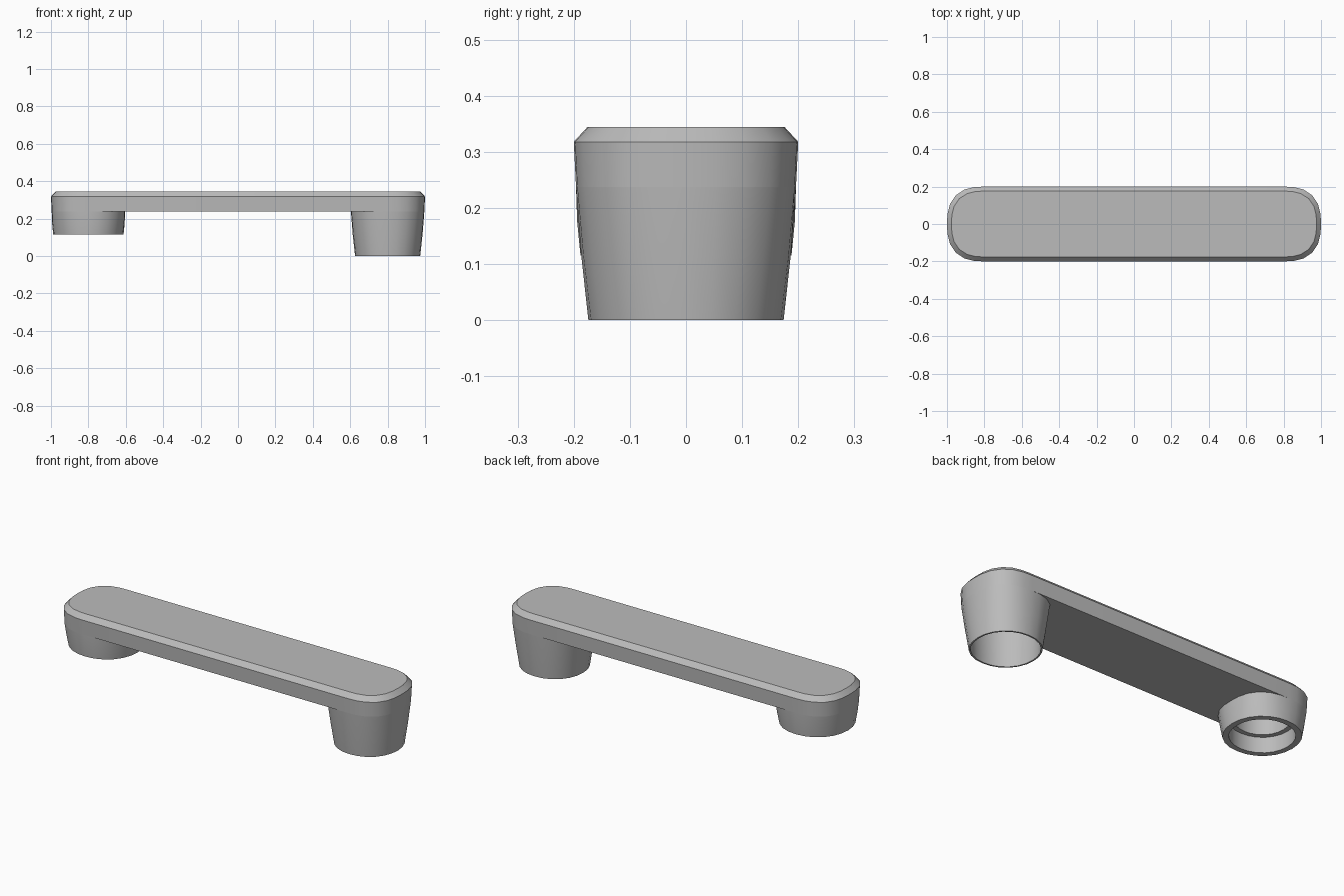
import bpy, bmesh, math

cube = bpy.data.objects.get("Cube")
if cube:
    bpy.data.objects.remove(cube, do_unlink=True)

SEGMENTS = 24
CENTRE = 0.8
UNDERSIDE = 0.237

grey = bpy.data.materials.new("plain grey")
grey.use_nodes = True
colour = (0.5, 0.5, 0.5, 1)
grey.diffuse_color = colour
grey.node_tree.nodes["Principled BSDF"].inputs["Base Color"].default_value = colour


def arc(cx, radius, z, start, end, squareness=2.0):
    """Points of a circle or squared circle, between two quarter counts."""
    count = round(abs(end - start) * SEGMENTS / 4)
    points = []
    for i in range(count + 1):
        a = math.pi / 2 * (start + (end - start) * i / count)
        c, s = math.cos(a), math.sin(a)
        k = radius / (abs(c) ** squareness + abs(s) ** squareness) ** (1 / squareness)
        points.append((cx + k * c, k * s, z))
    return points


def outline(radius, z):
    """Long outline of the arm with rounded ends."""
    return (arc(CENTRE, radius, z, -1, 1, 2.6)
            + arc(-CENTRE, radius, z, 1, 3, 2.6))


def ring(cx, radius, z, squareness):
    return arc(cx, radius, z, 0, 4, squareness)[:-1]


def loft(name, rings, cap_end=False):
    """Skin a series of matching loops, optionally closing the last one."""
    bm = bmesh.new()
    loops = [[bm.verts.new(p) for p in r] for r in rings]
    for low, high in zip(loops, loops[1:]):
        for i in range(len(low)):
            j = (i + 1) % len(low)
            bm.faces.new((low[i], low[j], high[j], high[i]))
    if cap_end:
        bm.faces.new(loops[-1])
    return finish(name, bm)


def finish(name, bm):
    mesh = bpy.data.meshes.new(name)
    bm.to_mesh(mesh)
    bm.free()
    mesh.materials.append(grey)
    obj = bpy.data.objects.new(name, mesh)
    bpy.context.collection.objects.link(obj)
    bpy.ops.object.select_all(action="DESELECT")
    obj.select_set(True)
    bpy.context.view_layer.objects.active = obj
    bpy.ops.object.shade_smooth_by_angle(angle=math.radians(25))
    return obj


# Arm side wall, chamfer and flat top
loft("arm", [outline(0.196, UNDERSIDE), outline(0.2, 0.318),
             outline(0.176, 0.344)], cap_end=True)

# Arm underside, cut round at both ends to meet the bosses
bm = bmesh.new()
plate = (arc(CENTRE, 0.196, UNDERSIDE, 3, 1, 2.6)
         + arc(-CENTRE, 0.196, UNDERSIDE, 1, -1, 2.6))
face = bm.faces.new([bm.verts.new(p) for p in plate])
face.normal_update()
if face.normal.z > 0:
    face.normal_flip()
finish("arm_underside", bm)


# Hollow bosses: outer wall going up, inner wall going up to a ceiling
def boss(name, cx, foot, foot_radius, wall, steps):
    middle = (foot + UNDERSIDE) / 2
    inner = foot_radius - wall
    rings = [ring(cx, 0.196, UNDERSIDE, 2.6),
             ring(cx, (foot_radius + 0.196) / 2 + 0.002, middle, 2.3),
             ring(cx, foot_radius, foot, 2.1),
             ring(cx, inner, foot, 2.1)]
    rings += [ring(cx, inner + grow, z, 2.1) for grow, z in steps]
    loft(name, rings, cap_end=True)


boss("tall_boss", CENTRE, 0.0, 0.174, 0.008, [(0.015, 0.31)])
boss("short_boss", -CENTRE, 0.115, 0.188, 0.03,
     [(0, 0.2), (-0.025, 0.2), (-0.025, 0.3)])

# Make the walls face outwards
for name in ("tall_boss", "short_boss"):
    mesh = bpy.data.objects[name].data
    bm = bmesh.new()
    bm.from_mesh(mesh)
    for f in bm.faces:
        f.normal_flip()
    bm.to_mesh(mesh)
    bm.free()
